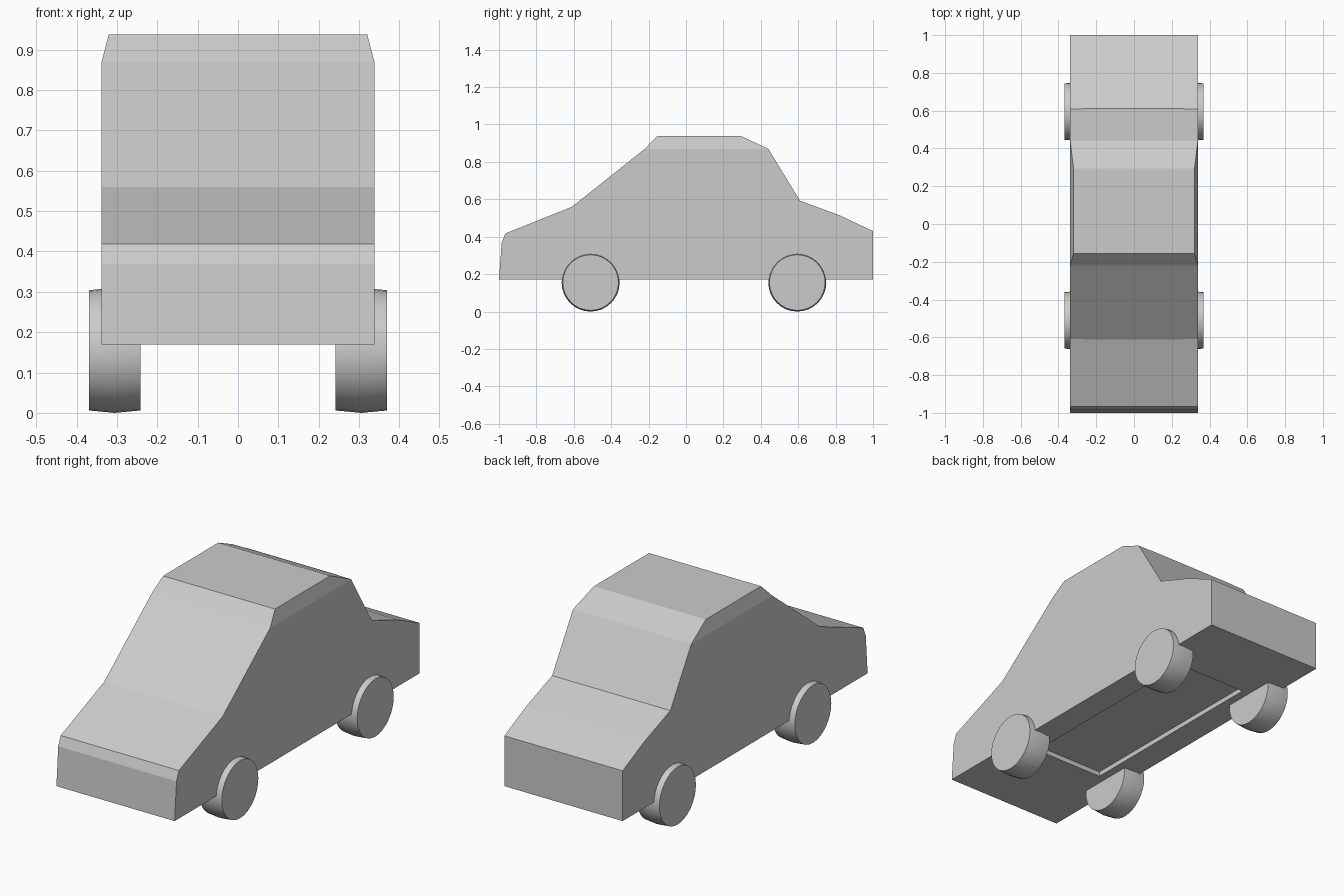
import bpy, bmesh, math
from mathutils import Matrix

if "Cube" in bpy.data.objects:
    bpy.data.objects.remove(bpy.data.objects["Cube"])

W, ROOF_W = 0.338, 0.32      # half widths of body and roof


def make_object(name, bm, mat=None):
    bmesh.ops.recalc_face_normals(bm, faces=bm.faces)
    mesh = bpy.data.meshes.new(name)
    bm.to_mesh(mesh)
    bm.free()
    obj = bpy.data.objects.new(name, mesh)
    bpy.context.collection.objects.link(obj)
    if mat:
        mesh.materials.append(mat)
    return obj


# Body: side profile (y, z) swept across the width, narrower at the roof
profile = [(-1, 0.17), (-0.985, 0.37), (-0.965, 0.418), (-0.61, 0.56),
           (-0.22, 0.87), (-0.155, 0.938), (0.295, 0.938), (0.44, 0.87),
           (0.61, 0.592), (0.82, 0.515), (1, 0.43), (1, 0.17)]
bm = bmesh.new()
sides = []
for s in (-1, 1):
    sides.append([bm.verts.new((s * (ROOF_W if z > 0.9 else W), y, z))
                  for y, z in profile])
for i in range(len(profile)):
    j = (i + 1) % len(profile)
    bm.faces.new((sides[0][i], sides[0][j], sides[1][j], sides[1][i]))
for v in sides:
    bm.faces.new(v[:5] + v[7:])    # flat flank
    bm.faces.new(v[4:8])           # sloped roof edge
body = make_object("car_body", bm)

# Shallow recess in the floor between the axles
bm = bmesh.new()
bmesh.ops.create_cube(bm, size=1, matrix=Matrix.Translation((0, 0.045, 0.17))
                      @ Matrix.Diagonal((0.40, 1.10, 0.05, 1)))
cutter = make_object("floor_recess_cutter", bm)
cutter.hide_render = True
cutter.hide_set(True)
cut = body.modifiers.new("floor_recess", 'BOOLEAN')
cut.operation = 'DIFFERENCE'
cut.object = cutter

# Windows: thin panels lying flush on the body
glass = bpy.data.materials.new("glass")
glass.diffuse_color = (0.95, 0.95, 0.95, 1)
glass.use_nodes = True
glass.node_tree.nodes["Principled BSDF"].inputs["Base Color"].default_value = glass.diffuse_color
GAP = 0.0015


def window(name, points):
    bm = bmesh.new()
    face = bm.faces.new([bm.verts.new(p) for p in points])
    face.normal_update()
    n = face.normal.copy()
    c = face.calc_center_median()
    if n.dot((c.x, c.y, 0)) < 0:
        n.negate()
        face.normal_flip()
    bmesh.ops.translate(bm, verts=bm.verts, vec=n * GAP)
    mesh = bpy.data.meshes.new(name)
    bm.to_mesh(mesh)
    bm.free()
    mesh.materials.append(glass)
    bpy.context.collection.objects.link(bpy.data.objects.new(name, mesh))


def screen(name, low, high):
    window(name, [(-0.267, *low), (0.262, *low), (0.265, *high), (-0.267, *high)])


screen("windscreen", (-0.61, 0.56), (-0.22, 0.87))
screen("rear_window", (0.61, 0.592), (0.44, 0.87))
front_pane = [(-0.62, 0.52), (-0.185, 0.54), (-0.185, 0.825)]
back_pane = [(-0.14, 0.54), (0.605, 0.545), (0.37, 0.822), (-0.14, 0.822)]
for side, s in (("left", -1), ("right", 1)):
    window("front_side_window_" + side, [(s * W, y, z) for y, z in front_pane])
    window("rear_side_window_" + side, [(s * W, y, z) for y, z in back_pane])


# Wheels: short drums with a slightly crowned tread
def wheel(name, s, y, n=32):
    bm = bmesh.new()
    rings = []
    for x, r in ((0.242, 0.149), (0.306, 0.155), (0.369, 0.149)):
        rings.append([bm.verts.new((s * x, y + r * math.cos(2 * math.pi * k / n),
                                    0.155 + r * math.sin(2 * math.pi * k / n)))
                      for k in range(n)])
    for a, b in zip(rings, rings[1:]):
        for k in range(n):
            f = bm.faces.new((a[k], a[(k + 1) % n], b[(k + 1) % n], b[k]))
            f.smooth = True
    caps = [bm.faces.new(rings[0]), bm.faces.new(rings[2])]
    for e in {e for f in caps for e in f.edges}:
        e.smooth = False
    make_object(name, bm)


for end, y in (("front", -0.51), ("rear", 0.595)):
    for side, s in (("left", -1), ("right", 1)):
        wheel(f"{end}_wheel_{side}", s, y)
